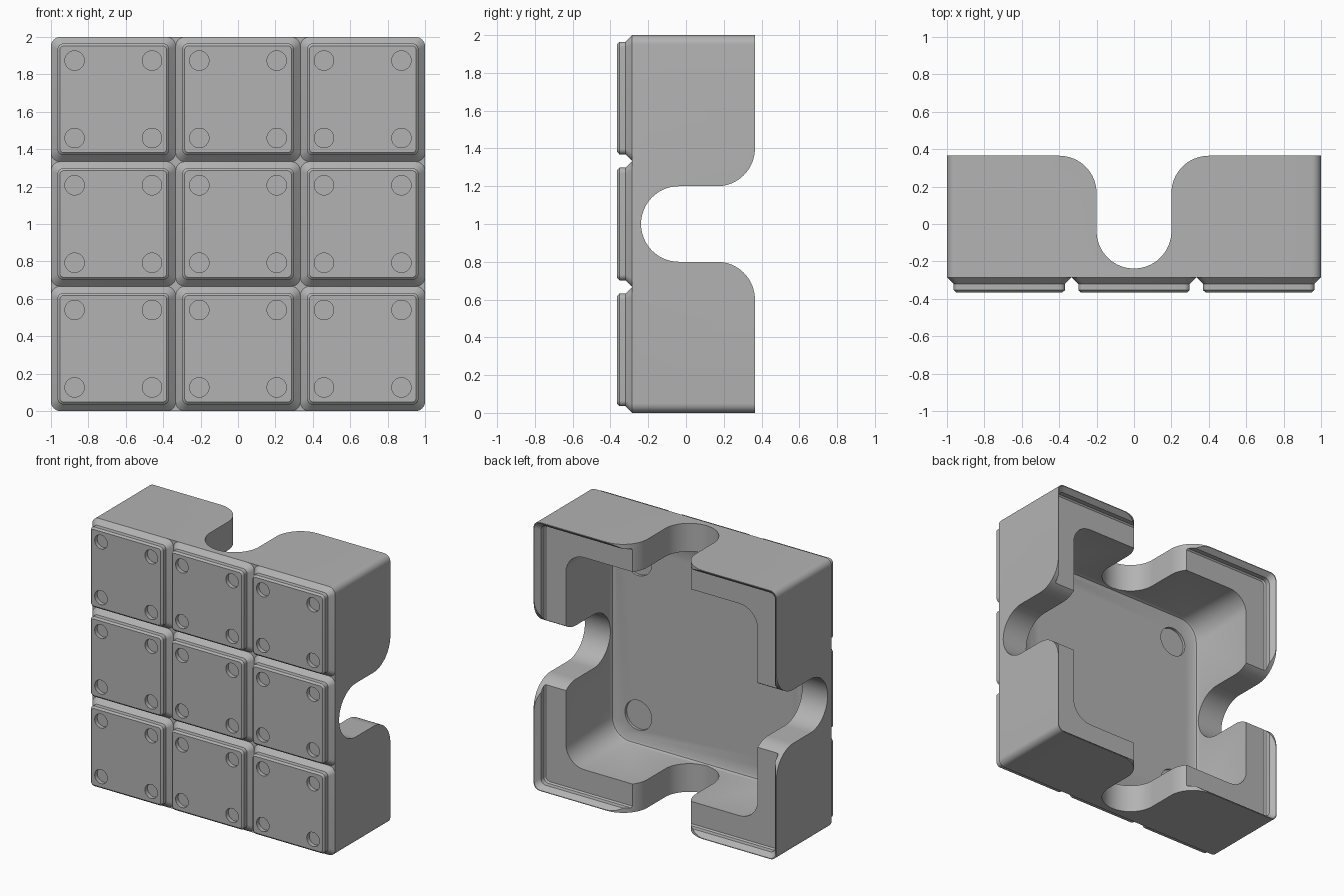
import bpy, bmesh, math
from mathutils import Matrix

cube = bpy.data.objects.get("Cube")
if cube:
    bpy.data.objects.remove(cube)

grey = bpy.data.materials.new("plain_grey")
grey.use_nodes = True
grey.diffuse_color = (0.45, 0.45, 0.45, 1)
grey.node_tree.nodes["Principled BSDF"].inputs["Base Color"].default_value = (0.45, 0.45, 0.45, 1)


def finish(name, bm):
    bmesh.ops.recalc_face_normals(bm, faces=bm.faces)
    mesh = bpy.data.meshes.new(name)
    bm.to_mesh(mesh)
    bm.free()
    mesh.materials.append(grey)
    obj = bpy.data.objects.new(name, mesh)
    bpy.context.collection.objects.link(obj)
    return obj


def rounded_square(half, radius, steps=8):
    points = []
    for quarter in range(4):
        start = quarter * math.pi / 2
        mid = start + math.pi / 4
        reach = (half - radius) * math.sqrt(2)
        for i in range(steps + 1):
            a = start + i / steps * math.pi / 2
            points.append((reach * math.cos(mid) + radius * math.cos(a),
                           reach * math.sin(mid) + radius * math.sin(a)))
    return points


def loft(name, profile, cx, cz):
    """Closed solid from rounded squares: (half size, y, corner radius)."""
    bm = bmesh.new()
    rings = [[bm.verts.new((cx + x, y, cz + z)) for x, z in rounded_square(half, radius)]
             for half, y, radius in profile]
    for a, b in zip(rings, rings[1:]):
        n = len(a)
        for i in range(n):
            j = (i + 1) % n
            bm.faces.new((a[i], a[j], b[j], b[i]))
    bm.faces.new(rings[0])
    bm.faces.new(rings[-1])
    return finish(name, bm)


def round_cutter(name, centre, spread, radius, y, depth):
    """Four discs at the corners of a square, centred on the face at y."""
    bm = bmesh.new()
    for sx in (-1, 1):
        for sz in (-1, 1):
            place = (Matrix.Translation((centre[0] + sx * spread, y, centre[1] + sz * spread))
                     @ Matrix.Rotation(math.pi / 2, 4, 'X'))
            bmesh.ops.create_cone(bm, cap_ends=True, segments=32, radius1=radius,
                                  radius2=radius, depth=depth * 2, matrix=place)
    return finish(name, bm)


def channel_cutter(name, along_x):
    """Round-bottomed channel with flared mouth, running right through."""
    r, steps = 0.2, 16
    side = [(r * math.sin(t), -0.038 - r * math.cos(t))
            for t in (i / steps * math.pi / 2 for i in range(steps + 1))]
    side += [(2 * r - r * math.cos(t), 0.165 + r * math.sin(t))
             for t in (i / steps * math.pi / 2 for i in range(steps + 1))]
    side.append((2 * r, 0.5))
    outline = [(-u, y) for u, y in reversed(side[1:])] + side
    bm = bmesh.new()
    ends = [[bm.verts.new((w, y, 1 + u) if along_x else (u, y, 1 + w)) for u, y in outline]
            for w in (-1.2, 1.2)]
    n = len(outline)
    for i in range(n):
        j = (i + 1) % n
        bm.faces.new((ends[0][i], ends[0][j], ends[1][j], ends[1][i]))
    bm.faces.new(ends[0])
    bm.faces.new(ends[1])
    return finish(name, bm)


def apply_modifier(obj, mod):
    bpy.context.view_layer.objects.active = obj
    bpy.ops.object.modifier_apply(modifier=mod.name)


def cut(obj, cutter):
    mod = obj.modifiers.new("cut", 'BOOLEAN')
    mod.operation = 'DIFFERENCE'
    mod.solver = 'EXACT'
    mod.object = cutter
    apply_modifier(obj, mod)
    bpy.data.objects.remove(cutter)


# Hollow body: outer shell, stepped back rim, deep cavity
body = loft("hollow_body", [
    (1.0, -0.285, 0.05), (1.0, 0.365, 0.05), (0.995, 0.365, 0.05),
    (0.965, 0.33, 0.04), (0.965, 0.295, 0.04), (0.955, 0.285, 0.035),
    (0.79, 0.285, 0.15), (0.79, -0.235, 0.15),
    (0.783, -0.252, 0.143), (0.765, -0.26, 0.125)], 0, 1)
cut(body, channel_cutter("channel_across", True))
cut(body, channel_cutter("channel_upright", False))
cut(body, round_cutter("floor_recesses", (0, 1), 0.575, 0.11, -0.26, 0.02))

# Front tiles: one tile with four shallow recesses, repeated in a grid
pitch = 2 / 3
tiles = loft("front_tiles", [
    (pitch / 2, -0.285, 0.05), (0.298, -0.32, 0.03), (0.298, -0.353, 0.03),
    (0.285, -0.365, 0.02)], -pitch, pitch / 2)
cut(tiles, round_cutter("tile_recesses", (-pitch, pitch / 2), 0.207, 0.052, -0.365, 0.03))
for axis in (0, 2):
    array = tiles.modifiers.new("repeat", 'ARRAY')
    array.count = 3
    array.use_relative_offset = False
    array.use_constant_offset = True
    offset = [0, 0, 0]
    offset[axis] = pitch
    array.constant_offset_displace = offset
    apply_modifier(tiles, array)

# Smooth the rounds, keep the edges crisp
for obj in (body, tiles):
    bpy.ops.object.select_all(action='DESELECT')
    obj.select_set(True)
    bpy.context.view_layer.objects.active = obj
    bpy.ops.object.shade_smooth_by_angle(angle=math.radians(30))
